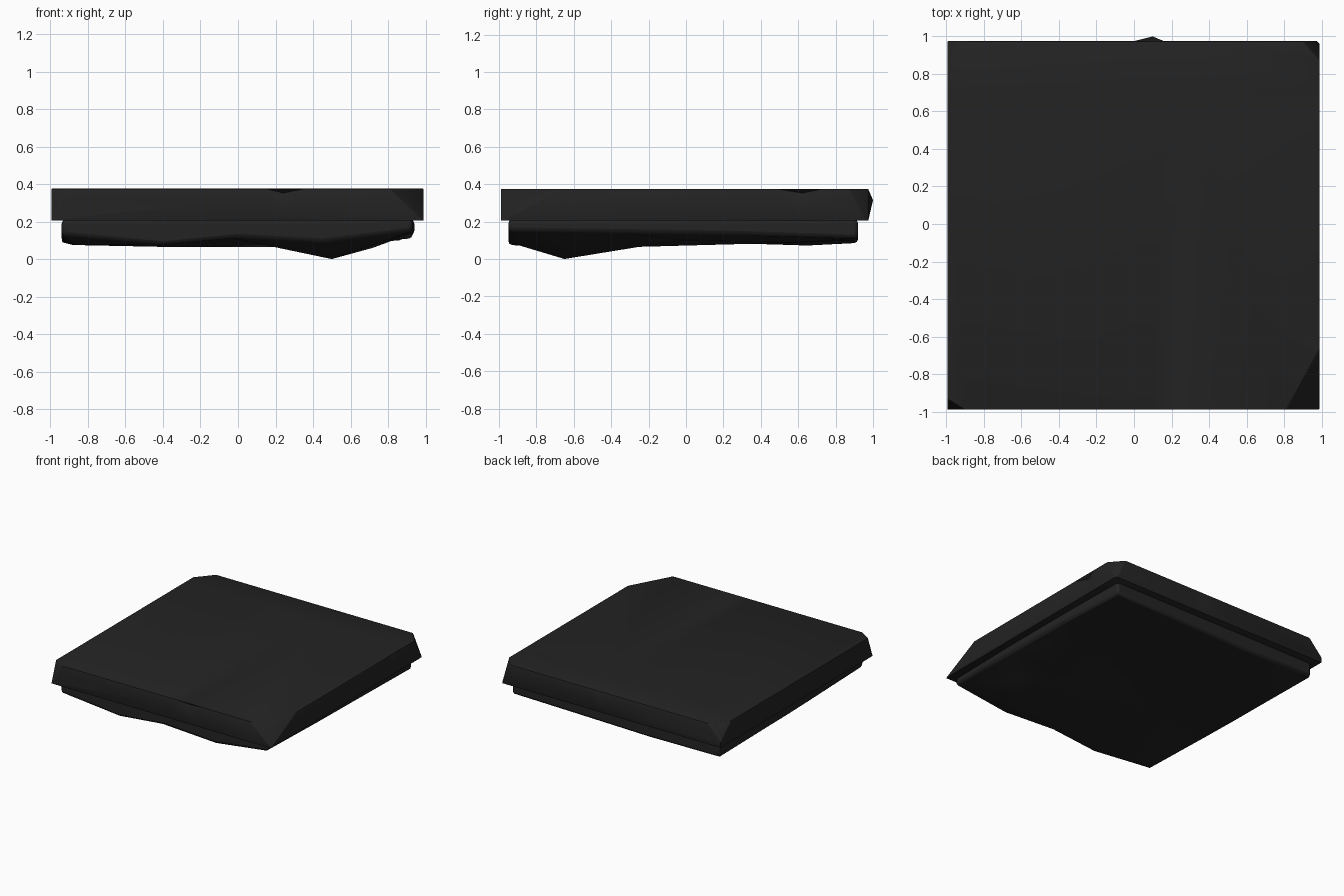
import bpy, bmesh
from mathutils import Vector
from mathutils.geometry import delaunay_2d_cdt, normal

cube = bpy.data.objects.get("Cube")
if cube:
    bpy.data.objects.remove(cube, do_unlink=True)

stone = bpy.data.materials.new("dark stone")
stone.use_nodes = True
colour = (0.017, 0.017, 0.017, 1)
stone.diffuse_color = colour
shader = stone.node_tree.nodes["Principled BSDF"]
shader.inputs["Base Color"].default_value = colour
shader.inputs["Roughness"].default_value = 0.9


def finish(bm, name, angle):
    bmesh.ops.recalc_face_normals(bm, faces=bm.faces)
    mesh = bpy.data.meshes.new(name)
    bm.to_mesh(mesh)
    bm.free()
    mesh.materials.append(stone)
    ob = bpy.data.objects.new(name, mesh)
    bpy.context.collection.objects.link(ob)
    bpy.ops.object.select_all(action='DESELECT')
    ob.select_set(True)
    bpy.context.view_layer.objects.active = ob
    bpy.ops.object.shade_smooth_by_angle(angle=angle)
    return ob


def box(lo, hi):
    bm = bmesh.new()
    bmesh.ops.create_cube(bm, size=1)
    lo, hi = Vector(lo), Vector(hi)
    for v in bm.verts:
        v.co = (lo + hi) / 2 + v.co * (hi - lo)
    return bm


def cut(bm, point, direction, chip=False):
    """Score a line around the mesh, or break off everything beyond the plane."""
    geom = bm.verts[:] + bm.edges[:] + bm.faces[:]
    res = bmesh.ops.bisect_plane(bm, geom=geom, dist=1e-5, plane_co=point,
                                 plane_no=direction, clear_outer=chip)
    if chip:
        edges = [e for e in res["geom_cut"] if isinstance(e, bmesh.types.BMEdge)]
        bmesh.ops.contextual_create(bm, geom=edges)


def chip(bm, a, b, c):
    """Break the slab along the plane through three points."""
    n = normal([Vector(p) for p in (a, b, c)])
    if n.dot(Vector(a)) < 0:
        n = -n
    cut(bm, a, n, True)


def nudge(bm, target, offset):
    v = min(bm.verts, key=lambda v: (v.co - Vector(target)).length)
    v.co += Vector(offset)


# Upper slab with worn corners
TOP = 0.375
slab = box((-0.995, -0.99, 0.205), (0.99, 0.975, TOP))
chip(slab, (0.99, -0.66, TOP), (0.81, -0.99, TOP), (0.985, -0.985, 0.21))
chip(slab, (-0.995, 0.84, TOP), (-0.88, 0.975, TOP), (-0.98, 0.96, 0.28))
chip(slab, (0.99, 0.87, TOP), (0.9, 0.975, TOP), (0.97, 0.96, 0.25))
chip(slab, (-0.995, -0.93, TOP), (-0.9, -0.99, TOP), (-0.985, -0.985, 0.24))
bmesh.ops.bevel(slab, geom=slab.edges[:], offset=0.014, segments=2,
                profile=0.5, affect='EDGES', clamp_overlap=True)

# Score lines give vertices for the local breaks
for x in (0, 0.1, 0.16, 0.24, 0.34):
    cut(slab, (x, 0, 0), (1, 0, 0))
for y in (0.5, 0.62, 0.72):
    cut(slab, (0, y, 0), (0, 1, 0))
cut(slab, (0, 0, 0.315), (0, 0, 1))
nudge(slab, (0.1, 0.975, 0.315), (0, 0.025, 0))
nudge(slab, (0.24, -0.976, TOP), (0, 0.06, -0.008))
nudge(slab, (0.24, -0.99, 0.361), (0, 0.03, -0.02))
nudge(slab, (0.976, 0.62, TOP), (-0.04, 0, -0.005))
nudge(slab, (0.99, 0.62, 0.361), (-0.03, 0, -0.02))
finish(slab, "upper_slab", 0.6)

# Lower tier with a rough broken underside
rim = [(-0.94, -0.95, 0.13), (-0.4, -0.95, 0.075), (0, -0.95, 0.115),
       (0.45, -0.95, 0.09), (0.93, -0.95, 0.15), (0.94, -0.3, 0.14),
       (0.94, 0.3, 0.13), (0.93, 0.92, 0.11), (0.4, 0.92, 0.1),
       (-0.3, 0.92, 0.085), (-0.94, 0.92, 0.09), (-0.94, 0.1, 0.1)]
inside = [(0.5, -0.65, 0), (-0.4, -0.8, 0.065), (0, 0.1, 0.1),
          (0.72, -0.5, 0.06), (0.4, -0.25, 0.065), (-0.88, 0.65, 0.075),
          (-0.5, 0.65, 0.072), (0.6, 0.6, 0.088), (-0.5, -0.2, 0.098),
          (-0.88, -0.8, 0.075), (0.86, 0.0, 0.1)]
points = rim + inside
tris = delaunay_2d_cdt([Vector(p[:2]) for p in points], [],
                       [list(range(len(rim)))], 1, 1e-5)[2]
tier = bmesh.new()
verts = [tier.verts.new(p) for p in points]
for t in tris:
    tier.faces.new([verts[i] for i in t])
upper = [tier.verts.new((x, y, 0.21)) for x, y, z in rim]
for i in range(len(rim)):
    j = (i + 1) % len(rim)
    tier.faces.new((verts[i], verts[j], upper[j], upper[i]))
tier.faces.new(upper)
lower_tier = finish(tier, "lower_tier", 0.6)
bevel = lower_tier.modifiers.new("worn edges", 'BEVEL')
bevel.width = 0.02
bevel.segments = 2
bevel.limit_method = 'ANGLE'
bevel.angle_limit = 0.7
